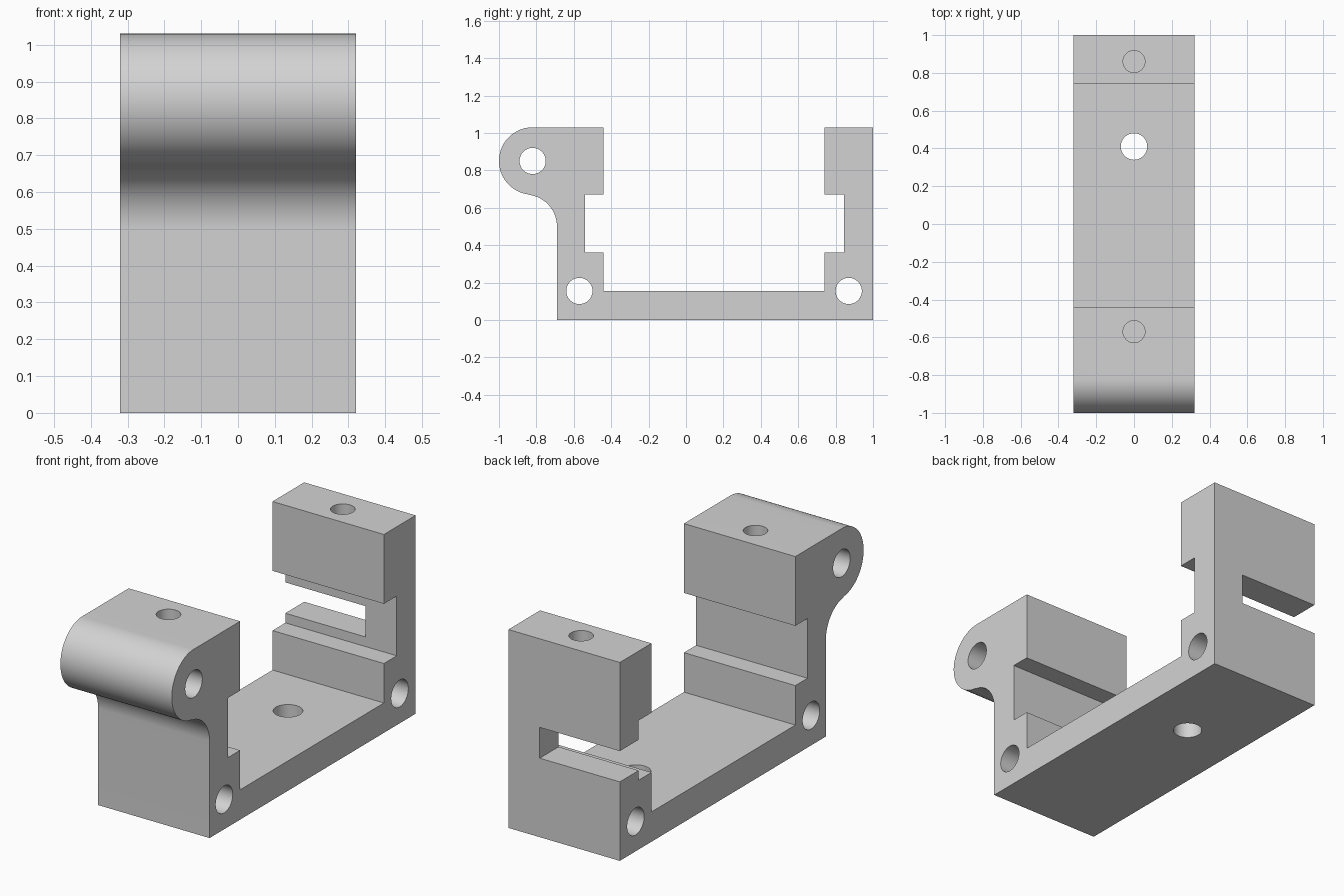
import bpy
import bmesh
from math import pi, sin, cos, radians, atan2
from mathutils import Matrix, Vector

default_cube = bpy.data.objects.get("Cube")
if default_cube:
    bpy.data.objects.remove(default_cube, do_unlink=True)

HALF_WIDTH = 0.32
HEIGHT = 1.03

# Single grey material
grey = bpy.data.materials.new("light_grey")
grey.use_nodes = True
grey.diffuse_color = (0.65, 0.65, 0.65, 1)
grey.node_tree.nodes["Principled BSDF"].inputs["Base Color"].default_value = (0.65, 0.65, 0.65, 1)


def make_object(name, bm):
    bmesh.ops.recalc_face_normals(bm, faces=bm.faces)
    mesh = bpy.data.meshes.new(name)
    bm.to_mesh(mesh)
    bm.free()
    mesh.materials.append(grey)
    obj = bpy.data.objects.new(name, mesh)
    bpy.context.collection.objects.link(obj)
    return obj


def arc(centre, radius, start, end, steps):
    angles = [start + (end - start) * i / steps for i in range(steps + 1)]
    return [(centre[0] + radius * cos(a), centre[1] + radius * sin(a)) for a in angles]


def cylinder_cutter(name, centre, radius, depth, rotation=Matrix()):
    bm = bmesh.new()
    bmesh.ops.create_cone(bm, cap_ends=True, segments=64, radius1=radius, radius2=radius,
                          depth=depth, matrix=Matrix.Translation(centre) @ rotation)
    return make_object(name, bm)


# Side profile (y, z): hook, concave fillet, and the channel with recessed posts
hook, hook_r = (-0.82, 0.85), 0.18
fillet, fillet_r = (-0.86, 0.50), 0.17
tangent = atan2(fillet[1] - hook[1], fillet[0] - hook[0])
profile = arc(hook, hook_r, pi / 2, tangent + 2 * pi, 48)
profile += arc(fillet, fillet_r, tangent + pi, 0, 32)[1:]
profile += [(-0.69, 0), (1, 0), (1, HEIGHT), (0.74, HEIGHT), (0.74, 0.67), (0.845, 0.67),
            (0.845, 0.36), (0.74, 0.36), (0.74, 0.155), (-0.44, 0.155), (-0.44, 0.36),
            (-0.54, 0.36), (-0.54, 0.67), (-0.44, 0.67), (-0.44, HEIGHT)]

bm = bmesh.new()
side = bm.faces.new([bm.verts.new((-HALF_WIDTH, y, z)) for y, z in profile])
extruded = bmesh.ops.extrude_face_region(bm, geom=[side])
bmesh.ops.translate(bm, vec=(2 * HALF_WIDTH, 0, 0),
                    verts=[v for v in extruded["geom"] if isinstance(v, bmesh.types.BMVert)])
bracket = make_object("bracket_body", bm)

# Cross holes through the hook and the two lower corners
across = Matrix.Rotation(pi / 2, 4, "Y")
cutters = [cylinder_cutter("cross_hole", (0, y, z), 0.07, 1, across)
           for y, z in (hook, (-0.57, 0.155), (0.87, 0.155))]

# Blind screw holes in the post tops, and a through hole in the floor
cutters += [cylinder_cutter("screw_hole", (0, y, HEIGHT), 0.058, 0.6) for y in (-0.57, 0.86)]
cutters.append(cylinder_cutter("floor_hole", (0, 0.41, 0.08), 0.07, 0.4))

# Slot through the back post, open on one side
bm = bmesh.new()
bmesh.ops.create_cube(bm, size=1, matrix=Matrix.Translation((-0.18, 0.95, 0.49))
                      @ Matrix.Diagonal((0.64, 0.4, 0.16, 1)))
cutters.append(make_object("slot", bm))

bpy.ops.object.select_all(action="DESELECT")
bracket.select_set(True)
bpy.context.view_layer.objects.active = bracket
for cutter in cutters:
    cutter.hide_render = True
    cut = bracket.modifiers.new(cutter.name, "BOOLEAN")
    cut.operation = "DIFFERENCE"
    cut.solver = "EXACT"
    cut.object = cutter
    bpy.ops.object.modifier_apply(modifier=cut.name)
    bpy.data.objects.remove(cutter, do_unlink=True)

bpy.ops.object.shade_smooth_by_angle(angle=radians(30))
